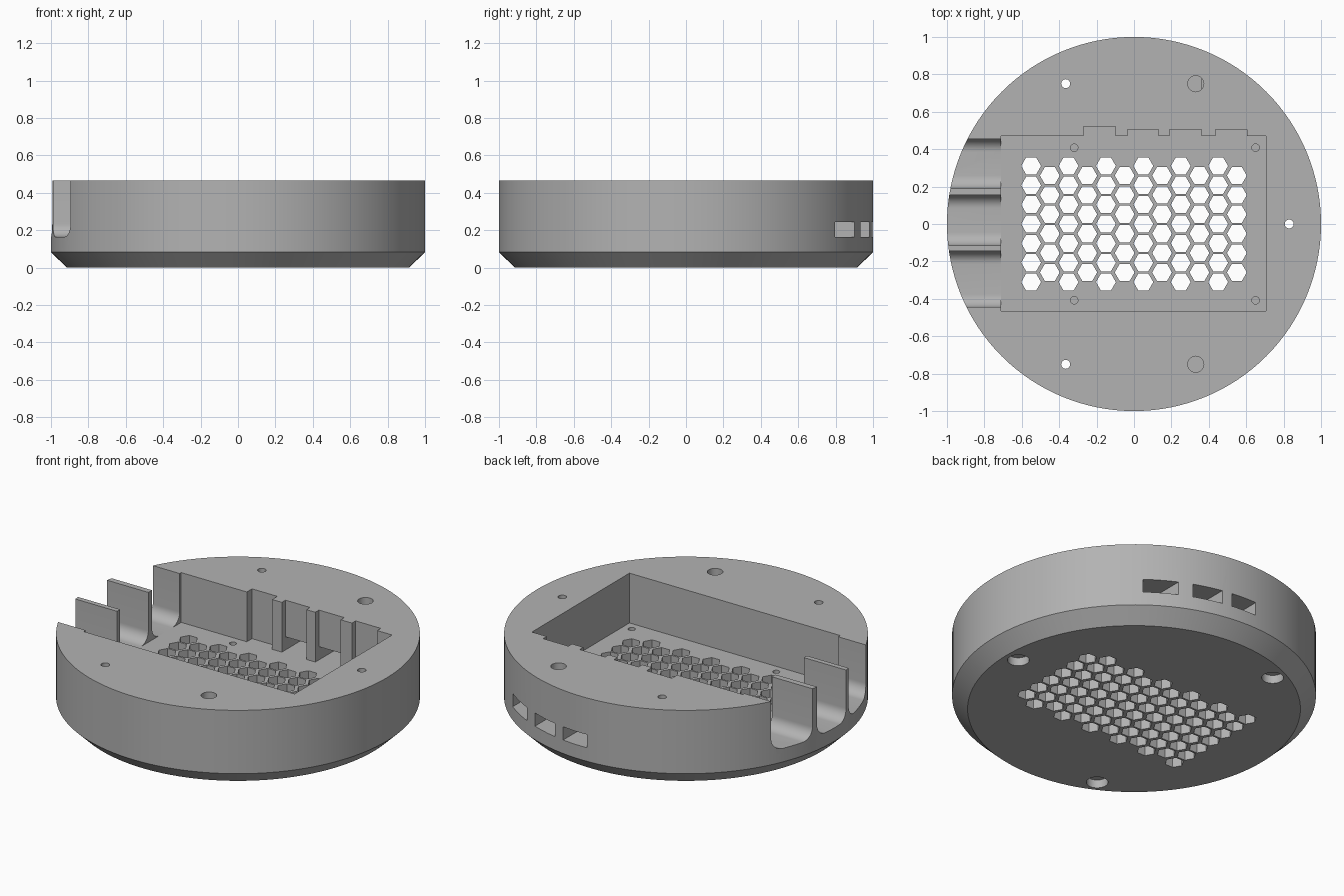
import bpy, bmesh, math
from mathutils import Matrix, Vector

if "Cube" in bpy.data.objects:
    bpy.data.objects.remove(bpy.data.objects["Cube"])

TOP, FLOOR = 0.467, 0.165

grey = bpy.data.materials.new("plain_grey")
grey.use_nodes = True
grey.diffuse_color = (0.45, 0.45, 0.45, 1)
grey.node_tree.nodes["Principled BSDF"].inputs["Base Color"].default_value = (0.45, 0.45, 0.45, 1)


def make(name, bm):
    bmesh.ops.recalc_face_normals(bm, faces=bm.faces)
    mesh = bpy.data.meshes.new(name)
    bm.to_mesh(mesh)
    bm.free()
    obj = bpy.data.objects.new(name, mesh)
    bpy.context.collection.objects.link(obj)
    mesh.materials.append(grey)
    return obj


def prism(bm, x, y, z0, z1, r0, r1, sides, turn=0.0):
    mat = Matrix.Translation((x, y, (z0 + z1) / 2)) @ Matrix.Rotation(turn, 4, "Z")
    bmesh.ops.create_cone(bm, cap_ends=True, segments=sides, radius1=r0, radius2=r1,
                          depth=z1 - z0, matrix=mat)


def box(bm, x0, x1, y0, y1, z0, z1):
    mat = Matrix.Translation(((x0 + x1) / 2, (y0 + y1) / 2, (z0 + z1) / 2))
    bmesh.ops.create_cube(bm, size=1, matrix=mat @ Matrix.Diagonal((x1 - x0, y1 - y0, z1 - z0, 1)))


def extrude_x(bm, outline, x0, x1):
    face = bm.faces.new([bm.verts.new((x0, y, z)) for y, z in outline])
    out = bmesh.ops.extrude_face_region(bm, geom=[face])
    moved = [v for v in out["geom"] if isinstance(v, bmesh.types.BMVert)]
    bmesh.ops.translate(bm, verts=moved, vec=Vector((x1 - x0, 0, 0)))


def cut(body, name, bm):
    cutter = make(name, bm)
    mod = body.modifiers.new(name, "BOOLEAN")
    mod.operation, mod.solver, mod.object = "DIFFERENCE", "EXACT", cutter
    bpy.context.view_layer.objects.active = body
    bpy.ops.object.modifier_apply(modifier=name)
    bpy.data.objects.remove(cutter)


# Round body with a bevelled underside
bm = bmesh.new()
SIDES = 128
rings = []
for radius, z in ((0.915, 0), (1, 0.083), (1, TOP)):
    rings.append([bm.verts.new((radius * math.cos(math.tau * i / SIDES),
                                radius * math.sin(math.tau * i / SIDES), z)) for i in range(SIDES)])
bm.faces.new(rings[0])
bm.faces.new(rings[-1])
for low, high in zip(rings, rings[1:]):
    for i in range(SIDES):
        j = (i + 1) % SIDES
        bm.faces.new((low[i], low[j], high[j], high[i]))
body = make("case_body", bm)

# Rectangular board pocket
bm = bmesh.new()
box(bm, -0.71, 0.705, -0.465, 0.47, FLOOR, 1)
cut(body, "pocket", bm)

# Cable slots with rounded lower corners, leaving thin dividers
bm = bmesh.new()
R = 0.07
for y0, y1 in ((0.19, 0.455), (-0.115, 0.155), (-0.445, -0.145)):
    arc = [(R * math.sin(a), R * (1 - math.cos(a))) for a in (math.pi / 2 * k / 10 for k in range(11))]
    right = [(y1 - R + s, FLOOR + h) for s, h in arc]
    left = [(y0 + R - s, FLOOR + h) for s, h in reversed(arc)]
    extrude_x(bm, right + [(y1, 1), (y0, 1)] + left, -1.2, -0.7)
cut(body, "cable_slots", bm)

# Connector recesses in the back wall, three of them opened to the outside
ports = ((-0.035, 0.13), (0.19, 0.36), (0.435, 0.605))
bm = bmesh.new()
box(bm, -0.27, -0.1, 0.4, 0.52, FLOOR, 1)
for x0, x1 in ports:
    box(bm, x0, x1, 0.4, 0.505, FLOOR, 1)
cut(body, "connector_recesses", bm)
bm = bmesh.new()
for x0, x1 in ports:
    box(bm, x0, x1, 0.45, 1.2, FLOOR, 0.245)
cut(body, "port_openings", bm)

# Honeycomb vent
bm = bmesh.new()
for col in range(12):
    count = 7 - col % 2
    for row in range(count):
        prism(bm, -0.55 + 0.1 * col, 0.1035 * (row - (count - 1) / 2), -0.1, 0.3,
              0.053, 0.053, 6, math.pi / 6 * 3)
cut(body, "vent_holes", bm)

# Screw holes, blind sockets and board mounting holes
screws = ((-0.365, 0.75), (-0.365, -0.75), (0.83, 0))
bm = bmesh.new()
for x, y in screws:
    prism(bm, x, y, -0.1, 0.6, 0.024, 0.024, 24)
for side in (-1, 1):
    prism(bm, 0.33, 0.75 * side, 0.2, 0.6, 0.043, 0.043, 32)
    for x in (-0.32, 0.65):
        prism(bm, x, 0.408 * side, 0.06, 0.3, 0.02, 0.02, 24)
cut(body, "round_holes", bm)
bm = bmesh.new()
for x, y in screws:
    prism(bm, x, y, -0.05, 0.05, 0.06, 0.06, 32)
cut(body, "counterbores", bm)

# Smooth curved walls, keep crisp edges
bpy.ops.object.select_all(action="DESELECT")
body.select_set(True)
bpy.context.view_layer.objects.active = body
bpy.ops.object.shade_smooth_by_angle(angle=math.radians(25))
